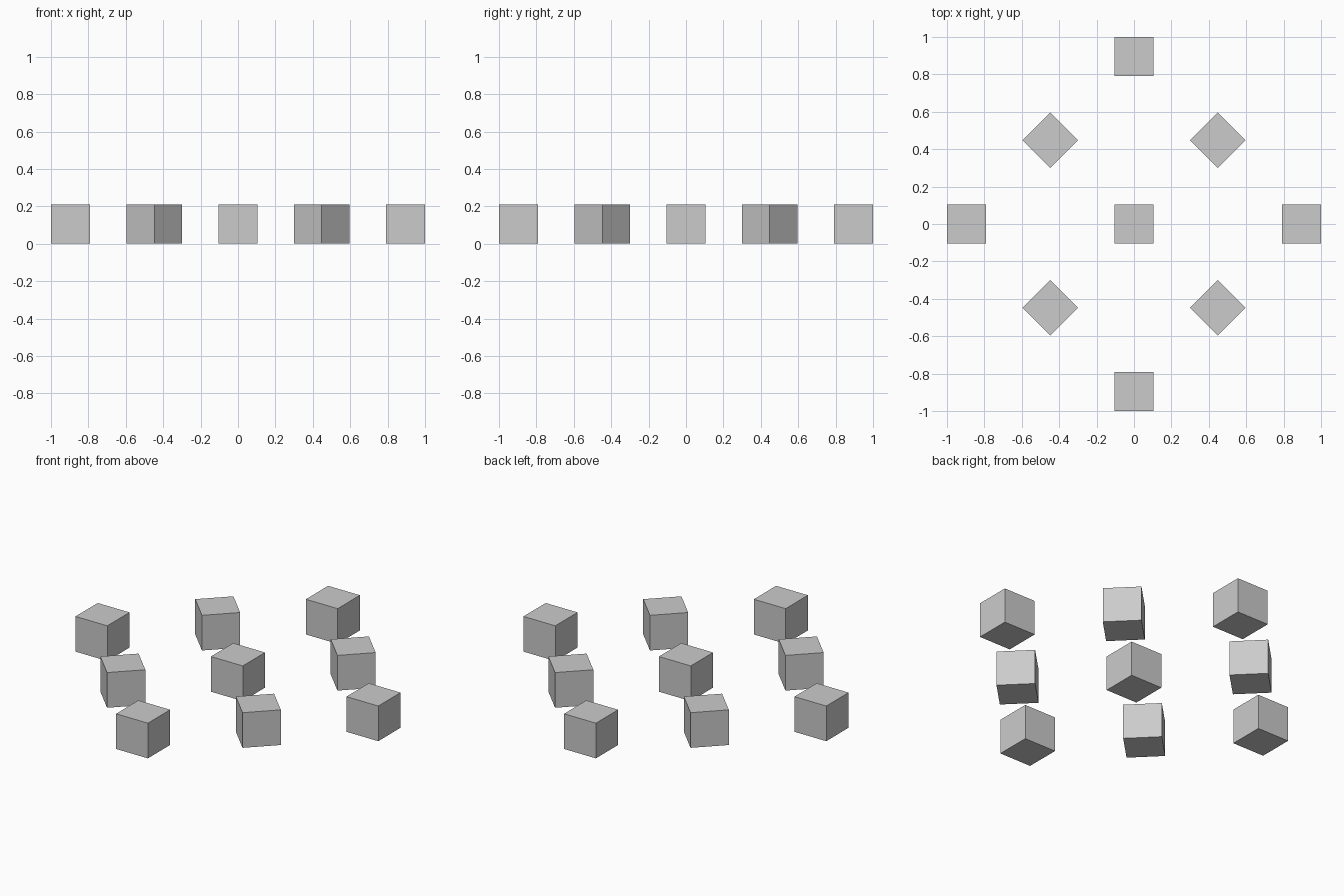
import bpy
import math

if "Cube" in bpy.data.objects:
    bpy.data.objects.remove(bpy.data.objects["Cube"])

SIZE = 0.21
REACH = 1 - SIZE / 2   # centre of the outermost cubes
STEP = REACH / 2


def cube(name, x, y, turn):
    bpy.ops.mesh.primitive_cube_add(size=SIZE, location=(x, y, SIZE / 2),
                                    rotation=(0, 0, turn))
    bpy.context.object.name = name


# 3 x 3 grid of cubes set out as a diamond; every other cube is turned 45 degrees
for i in (-1, 0, 1):
    for j in (-1, 0, 1):
        turned = (i + j) % 2 == 1
        cube(f"cube_{i + 2}_{j + 2}", (i - j) * STEP, (i + j) * STEP,
             math.radians(45) if turned else 0)
